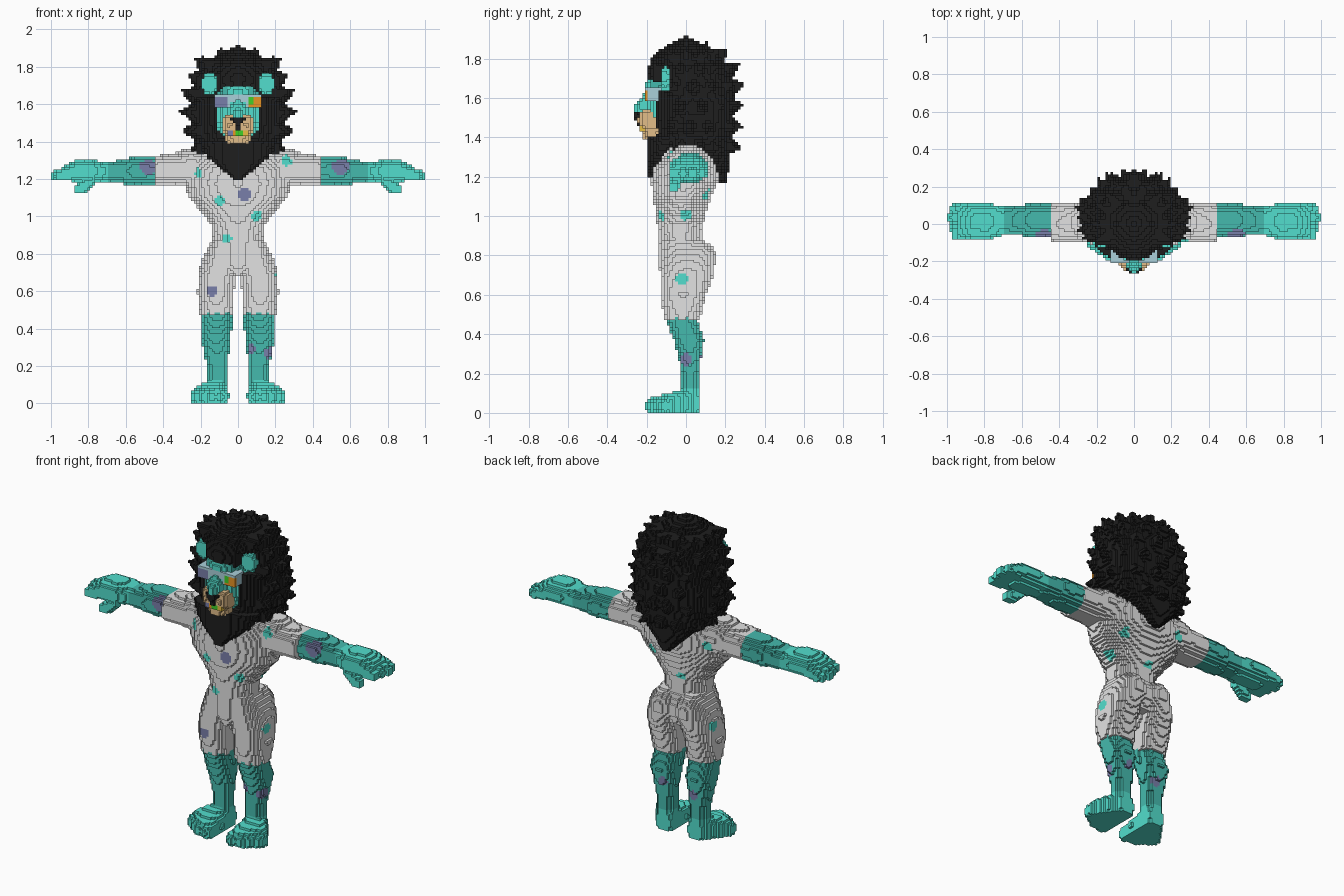
import bpy, math, random
from mathutils import Vector

random.seed(4)
V = 1 / 72          # voxel edge
grid = {}           # (i, j, k) -> (part, colour)

COLOURS = {
    "mane_black": (0.013, 0.013, 0.013), "suit_grey": (0.76, 0.76, 0.76),
    "light_teal": (0.085, 0.73, 0.61), "dark_teal": (0.06, 0.49, 0.42),
    "muzzle_tan": (0.76, 0.51, 0.25), "spot_purple": (0.19, 0.21, 0.40),
    "lens_orange": (0.90, 0.33, 0.02), "lens_green": (0.05, 0.62, 0.02),
    "frame_pale": (0.40, 0.63, 0.70), "tooth_yellow": (0.85, 0.55, 0.06),
}
NAMES = list(COLOURS)


# ---------- voxel tools ----------
def cells(lo, hi):
    r = [range(math.floor(l / V), math.ceil(h / V)) for l, h in zip(lo, hi)]
    for i in r[0]:
        for j in r[1]:
            for k in r[2]:
                if k >= 0:
                    yield (i, j, k), ((i + .5) * V, (j + .5) * V, (k + .5) * V)


def fill(part, colour, lo, hi, inside, mirror=False):
    for key, p in cells(lo, hi):
        if inside(p):
            for q in ((key, (-key[0] - 1, key[1], key[2])) if mirror else (key,)):
                if part is None:          # carve
                    grid.pop(q, None)
                elif part != "paint":
                    grid[q] = (part, colour)
                elif q in grid and grid[q][0] != "mane":
                    grid[q] = (grid[q][0], colour)


def box(part, colour, lo, hi, mirror=False):
    fill(part, colour, lo, hi,
         lambda p: all(l <= x <= h for l, x, h in zip(lo, p, hi)), mirror)


def ball(part, colour, c, r, mirror=False):
    fill(part, colour, [a - b for a, b in zip(c, r)], [a + b for a, b in zip(c, r)],
         lambda p: sum(((x - a) / b) ** 2 for x, a, b in zip(p, c, r)) <= 1, mirror)


def section(st, t):
    for s, e in zip(st, st[1:]):
        if s[0] <= t <= e[0]:
            f = (t - s[0]) / (e[0] - s[0])
            return [a + (b - a) * f for a, b in zip(s, e)]


def loft(part, colour, axis, st, mirror=False, power=2, low_power=None):
    """Stations: position along axis, two centre coordinates, two half widths."""
    st = sorted(st)
    o = [a for a in range(3) if a != axis]
    lo, hi = [0] * 3, [0] * 3
    lo[axis], hi[axis] = st[0][0], st[-1][0]
    for n, a in enumerate(o):
        lo[a] = min(s[1 + n] - s[3 + n] for s in st)
        hi[a] = max(s[1 + n] + s[3 + n] for s in st)

    def inside(p):
        s = section(st, p[axis])
        if not s:
            return False
        u, w = (p[o[0]] - s[1]) / s[3], (p[o[1]] - s[2]) / s[4]
        e = low_power if low_power and w < 0 else power
        return abs(u) ** e + abs(w) ** e <= 1
    fill(part, colour, lo, hi, inside, mirror)


def spike(p, d, length, r):
    p, d = Vector(p), Vector(d).normalized()
    m = length + r

    def inside(q):
        v = Vector(q) - p
        t = v.dot(d)
        return 0 <= t <= length and (v - d * t).length <= r * (1 - t / length)
    fill("mane", "mane_black", [c - m for c in p], [c + m for c in p], inside, True)


# ---------- torso and thighs ----------
loft("torso", "suit_grey", 2, [
    (.685, 0, -.01, .06, .11), (.74, 0, -.01, .12, .13), (.80, 0, -.005, .165, .13),
    (.88, 0, -.03, .137, .11),
    (.95, 0, -.03, .143, .115), (1.03, 0, -.025, .20, .13), (1.10, 0, -.02, .262, .15),
    (1.18, 0, -.005, .29, .17), (1.25, 0, 0, .28, .17), (1.32, 0, .01, .25, .145),
    (1.37, 0, .01, .17, .13), (1.42, 0, .01, .10, .10)])
ball("torso", "suit_grey", (.085, .06, .78), (.09, .092, .10), True)
ball("torso", "suit_grey", (.25, .01, 1.265), (.13, .11, .10), True)
loft("thighs", "suit_grey", 2, [
    (.475, .112, -.02, .09, .09), (.60, .119, -.015, .098, .115),
    (.68, .113, 0, .096, .132), (.72, .105, .005, .10, .134),
    (.80, .09, .01, .09, .135), (.87, .07, -.02, .07, .11)], True, 2.3)
# ---------- arms ----------
loft("sleeves", "suit_grey", 0, [
    (.20, .01, 1.25, .11, .10), (.32, .005, 1.25, .105, .085), (.45, .005, 1.245, .105, .078)], True, 2.3)
loft("forearms", "dark_teal", 0, [
    (.45, .02, 1.245, .085, .076), (.55, .02, 1.243, .09, .076),
    (.62, .02, 1.24, .078, .066), (.70, .018, 1.238, .08, .052)], True, 2.3)
# ---------- hands, fingers and thumbs ----------
loft("hands", "light_teal", 0, [
    (.70, .018, 1.238, .08, .052), (.78, .01, 1.243, .098, .062),
    (.87, .01, 1.243, .10, .058), (.94, .01, 1.228, .09, .036)], True, 2.3)
for y, end in ((-.062, .97), (-.014, .99), (.035, 1.0), (.082, .98)):
    loft("hands", "light_teal", 0, [
        (.86, y, 1.24, .027, .035), (end - .03, y, 1.218, .027, .03),
        (end, y, 1.212, .02, .02)], True, 2.5)
loft("hands", "light_teal", 0, [
    (.76, -.045, 1.20, .03, .03), (.82, -.058, 1.16, .032, .036),
    (.88, -.062, 1.145, .02, .02)], True)
# ---------- lower legs and feet ----------
loft("lower_legs", "dark_teal", 2, [
    (.08, .11, .02, .055, .05), (.20, .11, .02, .054, .05), (.28, .115, .02, .068, .056),
    (.37, .118, .015, .083, .078), (.48, .113, -.025, .08, .08)], True, 2.3)
loft("feet", "light_teal", 2, [(0, .11, .02, .055, .05), (.13, .11, .02, .055, .05)], True)
loft("feet", "light_teal", 1, [
    (-.18, .105, .03, .05, .045), (-.13, .135, .03, .085, .058), (-.08, .148, .035, .10, .068),
    (-.02, .132, .045, .078, .075), (.04, .108, .05, .056, .07), (.07, .105, .04, .04, .05)], True, 3)
for x, y in ((.085, -.172), (.135, -.162), (.182, -.135), (.222, -.105)):
    ball("feet", "light_teal", (x, y, .035), (.029, .032, .042), True)

# ---------- mane ----------
MANE = [
    (1.30, 0, .03, .16, .16), (1.36, 0, .03, .215, .20), (1.45, 0, .03, .25, .212),
    (1.55, 0, .03, .262, .212), (1.65, 0, .03, .25, .215), (1.75, 0, .015, .228, .21),
    (1.82, 0, 0, .185, .165), (1.87, 0, 0, .10, .09), (1.90, 0, 0, .03, .04)]
loft("mane", "mane_black", 2, MANE, False, 2.3, 1.75)
ball("mane", "mane_black", (.12, .10, 1.53), (.13, .125, .25), True)
loft("mane", "mane_black", 2, [      # beard point
    (1.19, 0, -.175, .015, .02), (1.25, 0, -.155, .085, .045),
    (1.31, 0, -.125, .16, .075), (1.40, 0, -.10, .21, .095)])
loft("mane", "mane_black", 2, [      # back point
    (1.17, 0, .185, .02, .02), (1.25, 0, .165, .10, .055),
    (1.33, 0, .14, .18, .09), (1.42, 0, .11, .24, .12)])
for row, z in enumerate((1.38, 1.47, 1.56, 1.65, 1.73, 1.80)):   # tufts
    s = section(MANE, z)
    for n in range(5):
        a = math.radians(-14 + 26 * n - 13 * (row % 2) + random.uniform(-4, 4))
        c, sn = math.cos(a), math.sin(a)
        spike((c * (s[3] - .05), s[2] + sn * (s[4] - .045), z - .01),
              (c, sn * .8, (z - 1.50) * 2.0), random.uniform(.10, .12), .07)
for x, y, z in ((0, 0, 1.835), (.075, 0, 1.82), (.155, .01, 1.78), (.04, .09, 1.80), (.11, .12, 1.76)):
    spike((x, y, z), (x * 1.2, y * .8, .4), .095, .06)
# openings in the mane for face and ears
box(None, None, (0, -.4, 1.41), (.115, -.12, 1.685), True)
box(None, None, (.10, -.4, 1.645), (.25, -.085, 1.765), True)

# ---------- head, muzzle and ears ----------
ball("head", "light_teal", (0, -.10, 1.56), (.132, .095, .17))
box("head", "light_teal", (-.09, -.185, 1.64), (.09, -.10, 1.688))
box("paint", "dark_teal", (-.15, -.3, 1.655), (.15, -.05, 1.74))
loft("head", "light_teal", 2, [
    (1.525, 0, -.205, .03, .062), (1.56, 0, -.195, .047, .065),
    (1.61, 0, -.17, .055, .05), (1.69, 0, -.15, .07, .05)])
ball("ears", "light_teal", (.152, -.105, 1.708), (.045, .027, .056), True)
ball("muzzle", "muzzle_tan", (.045, -.188, 1.49), (.045, .057, .058), True)
loft("muzzle", "muzzle_tan", 2, [
    (1.385, 0, -.175, .055, .04), (1.42, 0, -.175, .072, .05), (1.48, 0, -.17, .085, .055)])
loft("nose", "mane_black", 2, [
    (1.455, 0, -.23, .008, .02), (1.485, 0, -.238, .014, .024), (1.528, 0, -.242, .042, .026)])
# coloured teeth
for x0, x1, colour in ((-.057, -.028, "spot_purple"), (-.028, -.014, "lens_orange"),
                       (-.014, .028, "lens_green"), (.028, .057, "tooth_yellow")):
    box("muzzle", colour, (x0, -.232, 1.43), (x1, -.18, 1.46))

# ---------- glasses ----------
box("glasses", "frame_pale", (-.126, -.215, 1.612), (.126, -.12, 1.655))
box("glasses", "frame_pale", (.042, -.215, 1.58), (.126, -.12, 1.655), True)
box("paint", "spot_purple", (-.125, -.22, 1.58), (-.055, -.20, 1.64))
box("paint", "lens_orange", (.055, -.22, 1.58), (.125, -.20, 1.64))
box("paint", "lens_green", (.055, -.22, 1.597), (.085, -.20, 1.64))

# ---------- painted spots ----------
for colour, spots in {
    "light_teal": [(-.22, -.12, 1.23, .032), (.26, -.09, 1.30, .03), (-.10, -.15, 1.08, .028),
                   (.10, -.12, 1.0, .028), (-.06, -.13, .88, .028), (.18, 0, 1.0, .034),
                   (.16, .12, 1.10, .036), (.21, -.02, .68, .032), (-.20, .03, .70, .03),
                   (-.03, .08, .98, .028), (-.22, .10, 1.22, .03)],
    "spot_purple": [(.035, -.165, 1.12, .036), (-.14, -.13, .60, .032), (-.48, -.06, 1.27, .045),
                    (.55, -.06, 1.27, .048), (.065, -.03, .29, .032), (.16, 0, .27, .034),
                    (-.10, .07, .27, .03), (.10, .08, .30, .03)]}.items():
    for x, y, z, r in spots:
        ball("paint", colour, (x, y, z), (r, r, r))

# ---------- turn the voxels into one mesh per part ----------
mats = []
for name, rgb in COLOURS.items():
    m = bpy.data.materials.new(name)
    m.diffuse_color = (*rgb, 1)
    mats.append(m)
SIDES = []          # outward step and its four corners
for axis in range(3):
    for s in (0, 1):
        step = [0, 0, 0]
        step[axis] = 2 * s - 1
        quad = []
        for a, b in ((0, 0), (1, 0), (1, 1), (0, 1)):
            c = [0, 0, 0]
            c[axis], c[(axis + 1) % 3], c[(axis + 2) % 3] = s, a, b
            quad.append(c)
        SIDES.append((step, quad if s else quad[::-1]))
for part in sorted({v[0] for v in grid.values()}):
    verts, faces, idx = {}, [], []
    for key, (owner, colour) in grid.items():
        if owner != part:
            continue
        for step, quad in SIDES:
            if tuple(a + b for a, b in zip(key, step)) not in grid:
                faces.append([verts.setdefault(tuple(a + b for a, b in zip(key, c)), len(verts))
                              for c in quad])
                idx.append(NAMES.index(colour))
    if not faces:
        continue
    me = bpy.data.meshes.new(part)
    me.from_pydata([[c * V for c in v] for v in verts], [], faces)
    used = sorted(set(idx))
    for n in used:
        me.materials.append(mats[n])
    for poly, n in zip(me.polygons, idx):
        poly.material_index = used.index(n)
    bpy.context.collection.objects.link(bpy.data.objects.new(part, me))
